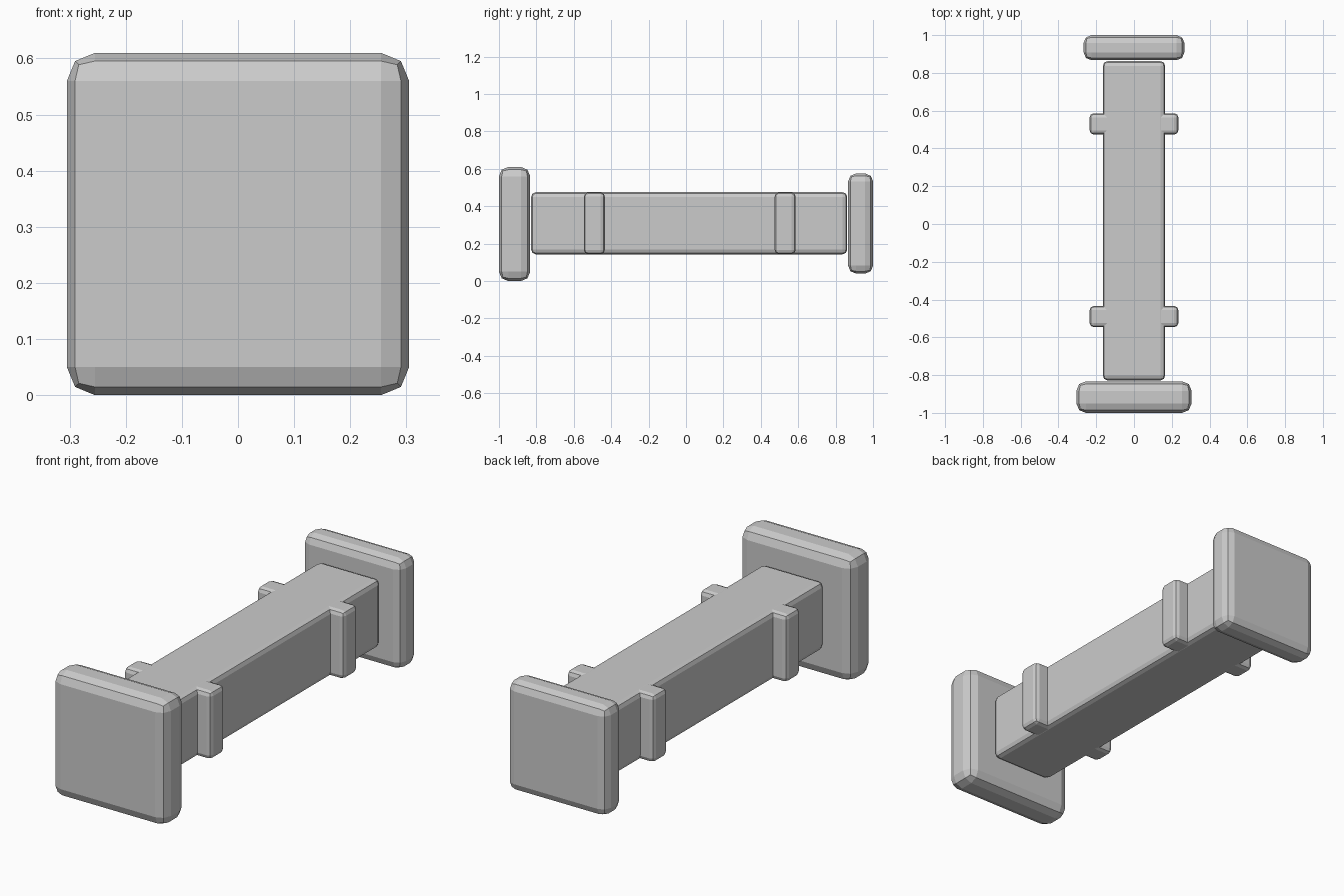
import bpy

if "Cube" in bpy.data.objects:
    bpy.data.objects.remove(bpy.data.objects["Cube"])


def box(name, lo, hi, bevel):
    """Flat-shaded box between two corners with two-segment bevelled edges."""
    centre = [(a + b) / 2 for a, b in zip(lo, hi)]
    bpy.ops.mesh.primitive_cube_add(size=1, location=centre)
    ob = bpy.context.object
    ob.name = name
    ob.scale = [b - a for a, b in zip(lo, hi)]
    bpy.ops.object.transform_apply(location=False, rotation=False, scale=True)
    mod = ob.modifiers.new("bevel", 'BEVEL')
    mod.width = bevel
    mod.segments = 2
    mod.limit_method = 'NONE'
    return ob


# Square end plates, the front one larger
box("front_plate", (-0.305, -1, 0), (0.305, -0.833, 0.61), 0.05)
box("back_plate", (-0.267, 0.867, 0.04), (0.267, 1, 0.575), 0.042)

# Long square shaft
box("shaft", (-0.165, -0.828, 0.143), (0.165, 0.862, 0.475), 0.025)

# Cross bars poking out of both sides, just under flush with the shaft
for name, y in (("front_crossbar", -0.49), ("back_crossbar", 0.53)):
    box(name, (-0.235, y - 0.056, 0.144), (0.235, y + 0.056, 0.474), 0.022)
